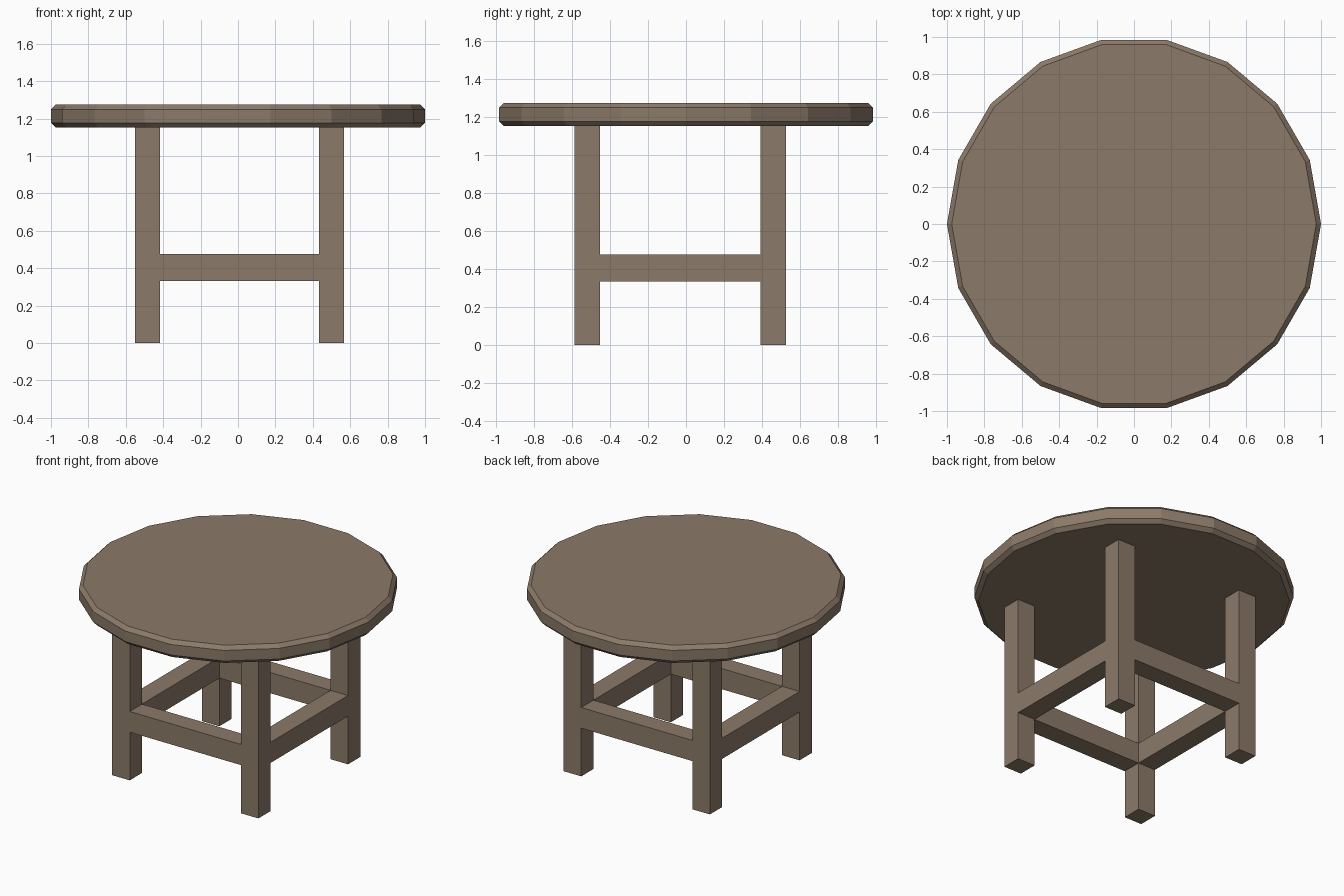
import bpy, bmesh, math

if "Cube" in bpy.data.objects:
    bpy.data.objects.remove(bpy.data.objects["Cube"])

wood = bpy.data.materials.new("brown wood")
wood.diffuse_color = (0.26, 0.195, 0.14, 1)
wood.use_nodes = True
wood.node_tree.nodes["Principled BSDF"].inputs["Base Color"].default_value = wood.diffuse_color


def finish(name, bm):
    bmesh.ops.recalc_face_normals(bm, faces=bm.faces)
    mesh = bpy.data.meshes.new(name)
    bm.to_mesh(mesh)
    bm.free()
    mesh.materials.append(wood)
    ob = bpy.data.objects.new(name, mesh)
    bpy.context.collection.objects.link(ob)
    return ob


def box(name, x0, x1, y0, y1, z0, z1):
    bm = bmesh.new()
    bmesh.ops.create_cube(bm, size=1)
    for v in bm.verts:
        v.co.x = x1 if v.co.x > 0 else x0
        v.co.y = y1 if v.co.y > 0 else y0
        v.co.z = z1 if v.co.z > 0 else z0
    return finish(name, bm)


# Table top: 18-sided disc with chamfered rims
SIDES = 18
Z0, Z1, CH = 1.152, 1.275, 0.025
rim = 1 - CH / math.cos(math.pi / SIDES)
bm = bmesh.new()
rings = []
for r, z in [(rim, Z0), (1, Z0 + CH), (1, Z1 - CH), (rim, Z1)]:
    rings.append([bm.verts.new((r * math.cos(a), r * math.sin(a), z))
                  for a in (2 * math.pi * i / SIDES for i in range(SIDES))])
for low, high in zip(rings, rings[1:]):
    for i in range(SIDES):
        j = (i + 1) % SIDES
        bm.faces.new((low[i], low[j], high[j], high[i]))
bm.faces.new(rings[0][::-1])
bm.faces.new(rings[-1])
finish("table_top", bm)

# Leg spans along x and y (the base sits slightly off centre)
XS = {"left": (-0.551, -0.417), "right": (0.433, 0.567)}
YS = {"front": (-0.587, -0.453), "back": (0.392, 0.526)}

# Four square legs
for yn, ys in YS.items():
    for xn, xs in XS.items():
        box(f"{yn}_{xn}_leg", *xs, *ys, 0, Z0)

# Stretchers between the legs, flush with them
S0, S1 = 0.333, 0.476
for yn, ys in YS.items():
    box(f"{yn}_stretcher", XS["left"][1], XS["right"][0], *ys, S0, S1)
for xn, xs in XS.items():
    box(f"{xn}_stretcher", *xs, YS["front"][1], YS["back"][0], S0, S1)
